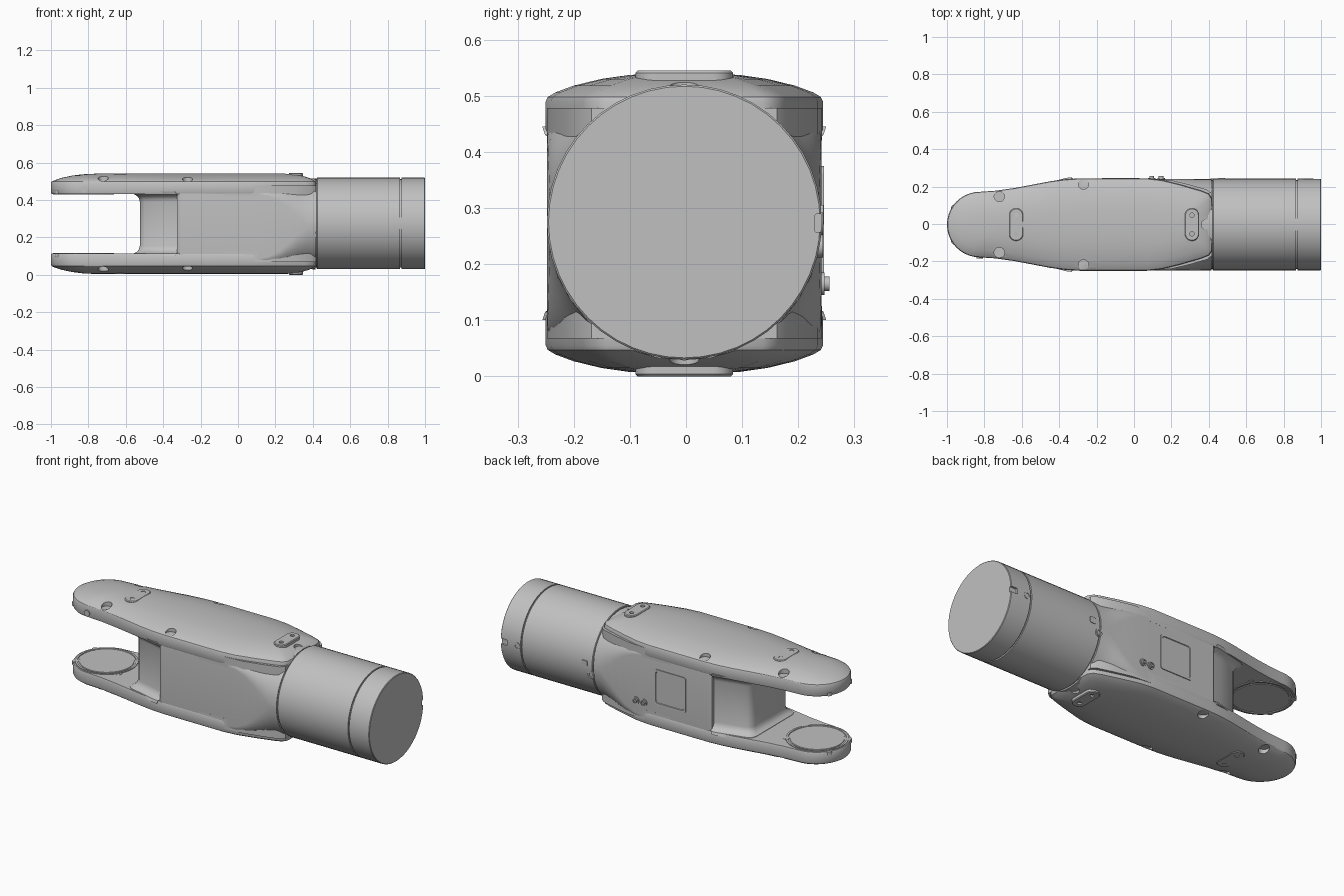
import bpy, bmesh, math
from mathutils import Vector

if "Cube" in bpy.data.objects:
    bpy.data.objects.remove(bpy.data.objects["Cube"])

GREY = (0.53, 0.53, 0.53, 1)
metal = bpy.data.materials.new("plain_grey")
metal.use_nodes = True
metal.diffuse_color = GREY
metal.node_tree.nodes["Principled BSDF"].inputs["Base Color"].default_value = GREY

CY, CZ = -0.003, 0.2725     # long axis of the arm
TAU = 2 * math.pi


def loft(name, rings, flip=False):
    """Skin closed rings and cap both ends; flip mirrors top to bottom."""
    bm = bmesh.new()
    rows = []
    for ring in rings:
        rows.append([bm.verts.new((x, y, 2 * CZ - z if flip else z)) for x, y, z in ring])
    n = len(rows[0])
    for a, b in zip(rows, rows[1:]):
        for i in range(n):
            j = (i + 1) % n
            bm.faces.new((a[i], a[j], b[j], b[i]))
    bm.faces.new(rows[0])
    bm.faces.new(rows[-1])
    bmesh.ops.recalc_face_normals(bm, faces=bm.faces)
    mesh = bpy.data.meshes.new(name)
    bm.to_mesh(mesh)
    bm.free()
    mesh.materials.append(metal)
    obj = bpy.data.objects.new(name, mesh)
    bpy.context.collection.objects.link(obj)
    return obj


def smooth(obj, angle=32):
    bpy.ops.object.select_all(action='DESELECT')
    obj.select_set(True)
    bpy.context.view_layer.objects.active = obj
    bpy.ops.object.shade_smooth_by_angle(angle=math.radians(angle))


def rod(name, axis, center, steps, sides=24, flip=False):
    """Turned part: steps are (radius, offset along the axis)."""
    c = Vector(center)
    rings = []
    for r, h in steps:
        ring = []
        for i in range(sides):
            u, v = r * math.cos(TAU * i / sides), r * math.sin(TAU * i / sides)
            p = {'x': (h, u, v), 'y': (u, h, v), 'z': (u, v, h)}[axis]
            ring.append(c + Vector(p))
        rings.append(ring)
    return loft(name, rings, flip)


def rounded(a, b, r, seg=8):
    """Rounded rectangle with half sizes a and b."""
    pts = []
    for k, (sx, sy) in enumerate(((1, 1), (-1, 1), (-1, -1), (1, -1))):
        for i in range(seg + 1):
            t = (k + i / seg) * math.pi / 2
            pts.append((sx * (a - r) + r * math.cos(t), sy * (b - r) + r * math.sin(t)))
    return pts


def cut(obj, cutters):
    for c in cutters:
        c.hide_render = True
        m = obj.modifiers.new("cut", 'BOOLEAN')
        m.operation, m.solver, m.object = 'DIFFERENCE', 'EXACT', c
    deps = bpy.context.evaluated_depsgraph_get()
    deps.update()
    mesh = bpy.data.meshes.new_from_object(obj.evaluated_get(deps))
    obj.modifiers.clear()
    obj.data = mesh
    for c in cutters:
        bpy.data.objects.remove(c)


def both_sides(half):
    """Close a plan outline whose +y half runs from tail to front."""
    return half + [(x, -y) for x, y in reversed(half) if y > 1e-6]


# Plan outline of the long covers: round fork tip, straight flanks, tapered end
tip = [(-0.825 - 0.175 * math.cos(t * math.pi / 20), 0.175 * math.sin(t * math.pi / 20))
       for t in range(11)]
flank = [(-0.74, 0.181), (-0.64, 0.195), (-0.55, 0.212), (-0.45, 0.231), (-0.37, 0.242),
         (-0.29, 0.247), (-0.1, 0.247), (0.07, 0.247), (0.15, 0.238), (0.25, 0.213),
         (0.36, 0.181), (0.4, 0.165), (0.417, 0.14), (0.42, 0.07), (0.42, 0)]
PLAN = both_sides(tip + flank)


def cover_ring(s, z):
    ring = []
    for x, y in PLAN:
        sx = min(max(x, -0.72), 0.22)
        ring.append((sx + (x - sx) * s, CY + y * s, z))
    return ring


for side, flip in (("upper", False), ("lower", True)):
    cover = loft(side + "_cover", [cover_ring(s, z) for s, z in (
        (0.985, 0.432), (1, 0.44), (1, 0.49), (0.985, 0.498), (0.93, 0.506), (0.8, 0.518),
        (0.6, 0.530), (0.4, 0.537), (0.2, 0.540), (0.05, 0.541))], flip)
    # Screw pockets on the flanks and a slot in the tapered end
    cutters = [rod("pocket_cutter", 'z', (x, CY + s * y, 0.5), ((0.028, 0), (0.028, 0.1)), 20, flip)
               for x, y in ((-0.72, 0.15), (-0.27, 0.217)) for s in (-1, 1)]
    slot = rounded(0.06, 0.026, 0.0255)
    cutters.append(loft("slot_cutter", [[(0.42 + u, CY + v, z) for u, v in slot]
                                        for z in (0.495, 0.6)], flip))
    cut(cover, cutters)
    smooth(cover)

    # Raised two-hole pads
    for where, x, top in (("tail", -0.63, 0.542), ("front", 0.31, 0.545)):
        pad = loft(f"{side}_{where}_pad", [
            [(x + u, CY + v, z) for u, v in rounded(a, a + 0.049, a - 0.001)]
            for a, z in ((0.038, 0.515), (0.038, top - 0.004), (0.034, top))], flip)
        cut(pad, [rod("hole_cutter", 'z', (x, CY + y, 0), ((0.012, top - 0.015), (0.012, 0.6)), 16, flip)
                  for y in (-0.05, 0.05)])
        smooth(pad)

    # Bearing disc with a grooved rim on the inner face of the fork
    smooth(rod(side + "_bearing_disc", 'z', (-0.825, CY, 0), (
        (0.163, 0.45), (0.163, 0.428), (0.152, 0.428), (0.15, 0.434), (0.143, 0.434),
        (0.141, 0.429)), 48, flip))
    for i, a in enumerate((35, 145, 215, 325)):
        t = math.radians(a)
        smooth(rod(f"{side}_disc_lug_{i}", 'z',
                   (-0.825 + 0.165 * math.cos(t), CY + 0.155 * math.sin(t), 0),
                   ((0.018, 0.45), (0.018, 0.431)), 14, flip))

# Stepped ledge below the upper cover
ledge = both_sides([(-0.25, 0), (-0.25, 0.244), (0.1, 0.245), (0.2, 0.237), (0.3, 0.213),
                    (0.39, 0.187), (0.417, 0.165), (0.419, 0)])
smooth(loft("upper_ledge", [[(x, CY + y, z) for x, y in ledge] for z in (0.42, 0.478)]))
smooth(loft("lower_ledge", [[(x, CY + y, z) for x, y in ledge] for z in (0.42, 0.478)], True))

# Main housing: a box that blends into the round wrist
sections = []
for x, k in ((-0.325, 0), (-0.31, 0), (0.1, 0), (0.16, 0.06), (0.22, 0.22), (0.27, 0.45),
             (0.32, 0.7), (0.37, 0.92), (0.415, 1)):
    a = 0.235 if x == -0.325 else 0.2445
    h, zc = 0.193 + 0.051 * k, 0.2575 + 0.015 * k
    r = 0.02 + 0.2235 * k
    sections.append([(x, CY + u, zc + v) for u, v in rounded(a, h, r)])
smooth(loft("main_housing", sections))

# Neck between the fork plates, flared where it meets them
neck = both_sides([(-0.525, 0), (-0.525, 0.13), (-0.518, 0.155), (-0.5, 0.172), (-0.4, 0.196),
                   (-0.33, 0.214), (-0.3, 0.218), (-0.28, 0)])
rings = []
for off, z in ((0.035, 0.1), (0.03, 0.115), (0.014, 0.124), (0.004, 0.138), (0, 0.155)):
    rings.append([(x - off, CY + y + off * ((y > 0) - (y < 0)), z) for x, y in neck])
rings += [[(x, y, 2 * CZ - z) for x, y, z in ring] for ring in reversed(rings)]
smooth(loft("fork_neck", rings))

# Round wrist: core showing in the seams, sleeve and end cap
AXIS = (0, CY, 0.275)
smooth(rod("wrist_core", 'x', AXIS, ((0.237, 0.38), (0.237, 0.95)), 48))
smooth(rod("wrist_sleeve", 'x', AXIS, ((0.242, 0.421), (0.245, 0.424), (0.245, 0.866)), 48))
cap = rod("wrist_end_cap", 'x', AXIS, ((0.245, 0.874), (0.245, 0.997), (0.242, 1)), 48)
cut(cap, [loft("notch_cutter", [[(x, 0.25 + u, 0.273 + v) for u, v in rounded(0.02, 0.016, 0.002, 2)]
                                for x in (0.96, 1.02)])])
smooth(cap)

# Back details: framed panel, two connectors, small screws
smooth(loft("back_panel", [[(-0.07 + u, y, 0.275 + v) for u, v in rounded(a, a, 0.015)]
                           for a, y in ((0.1, 0.23), (0.1, 0.246), (0.09, 0.246),
                                        (0.088, 0.2425))]))
for i, x in enumerate((0.095, 0.145)):
    smooth(rod(f"connector_{i}", 'y', (x, 0, 0.165), (
        (0.02, 0.23), (0.02, 0.247), (0.013, 0.247), (0.013, 0.256), (0.008, 0.256),
        (0.008, 0.25)), 16))
for name, x, z in (("sleeve", 0.43, 0.232), ("cap", 0.895, 0.272)):
    smooth(rod(name + "_screw", 'y', (x, 0, z), (
        (0.02, 0.22), (0.02, 0.244), (0.012, 0.244), (0.011, 0.238)), 16))
smooth(loft("sleeve_plate", [[(0.47 + u, y, 0.288 + v) for u, v in rounded(0.017, 0.017, 0.004, 3)]
                             for y in (0.22, 0.245)]))

# Edge screw on the front flank of the upper fork plate
smooth(rod("fork_edge_screw", 'y', (-0.825, CY, 0.455), ((0.017, -0.16), (0.017, -0.181)), 16))
